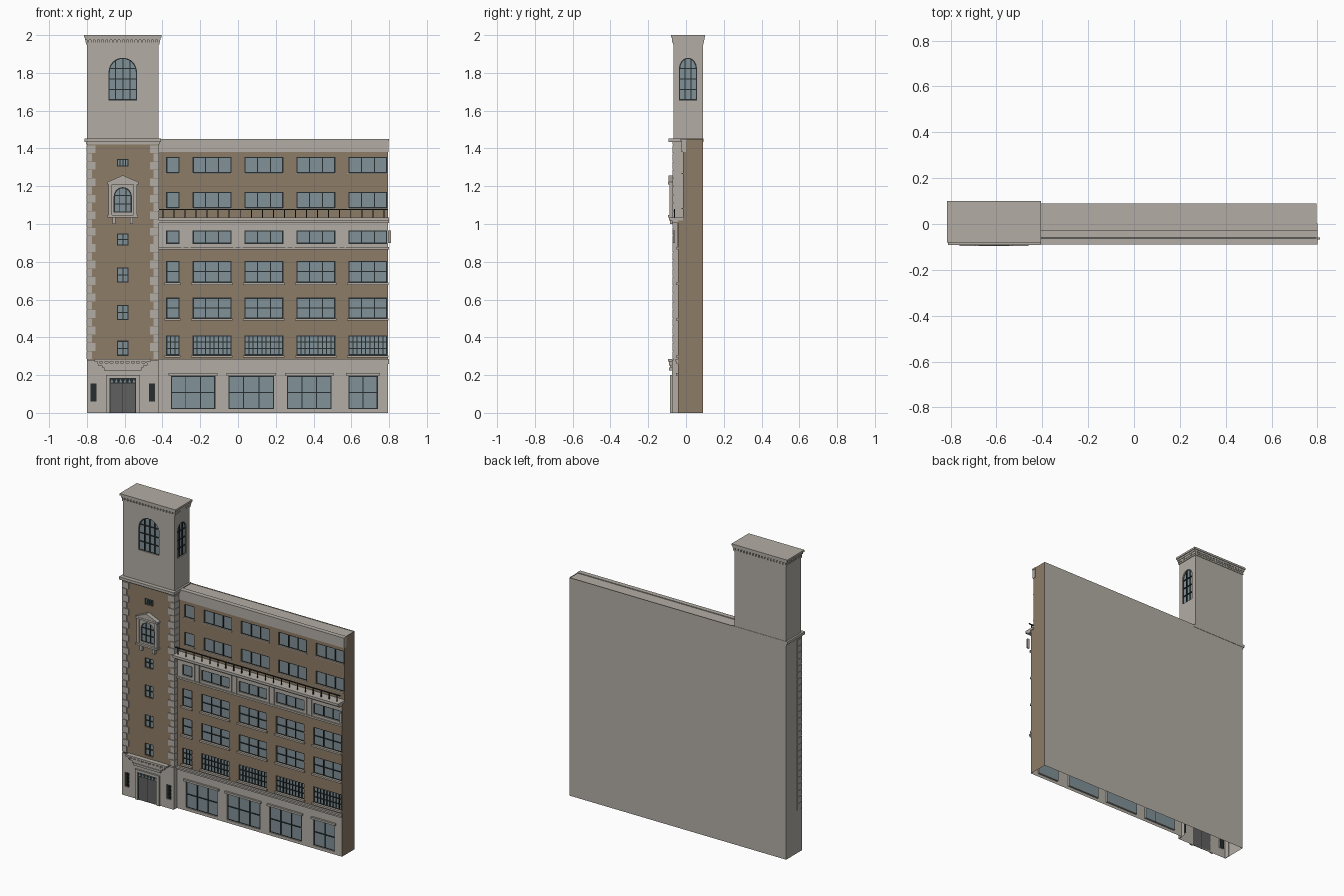
import bpy, bmesh, math

old = bpy.data.objects.get("Cube")
if old:
    bpy.data.objects.remove(old, do_unlink=True)


def material(name, r, g, b):
    m = bpy.data.materials.new(name)
    m.use_nodes = True
    m.diffuse_color = (r, g, b, 1)
    m.node_tree.nodes["Principled BSDF"].inputs["Base Color"].default_value = (r, g, b, 1)
    return m


STONE = material("pale stone", .45, .42, .375)
BRICK = material("brown brick", .27, .2, .135)
GLASS = material("blue grey glass", .22, .285, .31)
IRON = material("dark iron", .02, .028, .03)
DOOR = material("grey door", .115, .115, .115)


def finish(name, bm, mat, loc=(0, 0, 0), turn=0):
    me = bpy.data.meshes.new(name)
    bm.to_mesh(me)
    bm.free()
    me.materials.append(mat)
    ob = bpy.data.objects.new(name, me)
    ob.location = loc
    ob.rotation_euler.z = turn
    bpy.context.collection.objects.link(ob)
    return ob


def face(bm, pts):
    bm.faces.new([bm.verts.new(p) for p in pts])


def add_box(bm, x0, x1, y0, y1, z0, z1):
    v = bmesh.ops.create_cube(bm, size=1)["verts"]
    bmesh.ops.scale(bm, vec=(x1 - x0, y1 - y0, z1 - z0), verts=v)
    bmesh.ops.translate(bm, vec=((x0 + x1) / 2, (y0 + y1) / 2, (z0 + z1) / 2), verts=v)


def boxes(name, mat, items, **kw):
    bm = bmesh.new()
    for b in items:
        add_box(bm, *b)
    return finish(name, bm, mat, **kw)


def outline(u0, u1, z0, z1, arch):
    """Opening outline, anticlockwise; arch gives the rise of a curved head."""
    pts = [(u0, z0), (u1, z0)]
    if not arch:
        return pts + [(u1, z1), (u0, z1)]
    mid, half = (u0 + u1) / 2, (u1 - u0) / 2
    return pts + [(mid + half * math.cos(math.pi * i / 16),
                   z1 - arch + arch * math.sin(math.pi * i / 16)) for i in range(17)]


def facade(name, mat, u0, u1, z0, z1, wins, loc, turn=0, depth=.012, pane=GLASS):
    """Wall sheet with recessed windows (u0, u1, z0, z1, columns, rows, arch)."""
    wall, glass, bars = bmesh.new(), bmesh.new(), bmesh.new()
    us = sorted({u0, u1, *[w[0] for w in wins], *[w[1] for w in wins]})
    zs = sorted({z0, z1, *[w[2] for w in wins], *[w[3] for w in wins]})
    for a, b in zip(us, us[1:]):
        for c, d in zip(zs, zs[1:]):
            m, n = (a + b) / 2, (c + d) / 2
            if not any(w[0] < m < w[1] and w[2] < n < w[3] for w in wins):
                face(wall, [(a, 0, c), (b, 0, c), (b, 0, d), (a, 0, d)])
    for a, b, c, d, cols, rows, arch in wins:
        pts = outline(a, b, c, d, arch)
        mu, mz = (a + b) / 2, (c + d) / 2
        fu, fz = 1 - .012 / (b - a), 1 - .012 / (d - c)
        inner = [(mu + (u - mu) * fu, mz + (z - mz) * fz) for u, z in pts]
        face(glass, [(u, depth, z) for u, z in pts])
        for i, p in enumerate(pts):
            j = (i + 1) % len(pts)
            q = pts[j]
            face(wall, [(*p[:1], 0, p[1]), (p[0], depth, p[1]), (q[0], depth, q[1]), (q[0], 0, q[1])])
            face(bars, [(k[0], depth * .6, k[1]) for k in (p, q, inner[j], inner[i])])
            if arch and 2 <= i < len(pts) - 1:
                corner = (b if i < 10 else a, 0, d)
                face(wall, [corner, (q[0], 0, q[1]), (p[0], 0, p[1])])
        for i in range(1, cols):
            u = a + (b - a) * i / cols
            top = d
            if arch:
                top = d - arch + arch * math.sqrt(1 - ((u - mu) / (mu - a)) ** 2)
            add_box(bars, u - .0025, u + .0025, depth * .5, depth, c, top)
        for i in range(1, rows):
            z = c + (d - c) * i / rows
            cut = 0
            if arch and z > d - arch:
                cut = (mu - a) * (1 - math.sqrt(1 - ((z - d + arch) / arch) ** 2))
            add_box(bars, a + cut, b - cut, depth * .5, depth, z - .0025, z + .0025)
    finish(name + "_wall", wall, mat, loc, turn)
    if wins:
        finish(name + "_panes", glass, pane, loc, turn)
        finish(name + "_frames", bars, IRON, loc, turn)


def sheet(name, mat, *quads):
    bm = bmesh.new()
    for q in quads:
        face(bm, q)
    finish(name, bm, mat)


def side(x, y0, y1, z0, z1):
    return [(x, y0, z0), (x, y1, z0), (x, y1, z1), (x, y0, z1)]


# main dimensions
L, T, R, BACK = -.8, -.42, .795, .09
LOW, HIGH, TOWER, BASE = -.042, -.017, -.065, -.075
BAYS = [(-.38, -.31, 1)] + [(-.24 + .275 * i, -.035 + .275 * i, 3) for i in range(4)]


def row(z0, z1, rows, mult=1):
    return [(a, b, z0, z1, c * mult, rows, 0) for a, b, c in BAYS]


# wing front, floor by floor
shops = [(-.355, -.12, .02, .195, 3, 2, 0), (-.05, .19, .02, .195, 3, 2, 0),
         (.26, .495, .02, .195, 3, 2, 0), (.585, .74, .02, .195, 2, 2, 0)]
facade("wing_ground_floor", STONE, T, R, 0, .28, shops, (0, LOW, 0))
facade("wing_middle_floors", BRICK, T, R, .28, .87,
       row(.305, .41, 3, 3) + row(.5, .61, 2) + row(.69, .805, 2), (0, LOW, 0))
facade("wing_stone_floor", STONE, T, R, .87, 1.03, row(.895, .965, 1), (0, LOW, 0))
facade("wing_upper_floors", BRICK, T, R, 1.03, 1.45,
       row(1.085, 1.17, 1) + row(1.27, 1.355, 1), (0, HIGH, 0))

# wing end, roof and back
sheet("wing_end_wall", BRICK, side(R, LOW, HIGH, 0, 1.03), side(R, HIGH, BACK, 0, 1.45))
sheet("wing_roof", STONE, [(T, HIGH, 1.445), (R, HIGH, 1.445), (R, BACK, 1.445), (T, BACK, 1.445)])
sheet("back_wall", STONE, [(R, BACK, 0), (L, BACK, 0), (L, BACK, 1.45), (R, BACK, 1.45)])

# wing trim
boxes("wing_parapet", STONE, [(T, R + .002, HIGH - .006, 0, 1.38, 1.445),
                              (T, R + .004, HIGH - .012, .002, 1.44, 1.45)])
boxes("balcony", STONE, [(T, .8, -.09, HIGH, 1.018, 1.034), (T, .8, -.075, LOW, 1.006, 1.018)])
boxes("band_courses", STONE, [(T, .8, LOW - .008, LOW, .866, .878),
                              (T, .8, LOW - .014, LOW, .272, .284),
                              (T, .8, LOW - .007, LOW, .26, .272)])
boxes("window_sills", STONE, [(a - .008, b + .006, LOW - .01, LOW, z - .012, z)
                              for a, b, c in BAYS for z in (.305, .5, .69)])
boxes("upper_sills", STONE, [(a - .004, b + .004, HIGH - .006, HIGH, z - .006, z)
                             for a, b, c in BAYS for z in (1.085, 1.27)])
boxes("stone_floor_piers", STONE, [(b + e, b + e + .01, LOW - .006, LOW, .878, 1.006)
                                   for a, b, c in BAYS[:-1] for e in (.012, .048)])
boxes("shop_lintels", STONE, [(s[0] - .012, s[1] + .012, LOW - .012, LOW, .197, .21) for s in shops])
boxes("balcony_railing", IRON,
      [(T, R, -.064, -.058, 1.074, 1.08)] +
      [(T + .02 + .0585 * i, T + .025 + .0585 * i, -.064, -.059, 1.034, 1.076) for i in range(21)])
boxes("end_bracket", STONE, [(R, .81, -.068, -.058, .9, .965)])

# tower shaft
mid = -.61
facade("tower_shaft", BRICK, L, T, .28, 1.45,
       [(-.64, -.58, z, z + .08, 2, 2, 0) for z in (.302, .492, .69)] +
       [(-.64, -.58, .885, .95, 2, 2, 0), (-.64, -.58, 1.305, 1.345, 4, 1, 0)], (0, TOWER, 0))
sheet("tower_side_walls", STONE, side(L, TOWER, BACK, 0, 2), side(T, TOWER, HIGH, 0, 1.45))
quoins = []
for i in range(26):
    w = .045 if i % 2 else .028
    z = .285 + .0436 * i
    for x0, x1 in ((L - .003, L + w), (T - w, T + .003)):
        quoins.append((x0, x1, TOWER - .006, TOWER + .04, z, z + .041))
boxes("quoins", STONE, quoins)
boxes("shaft_cornice", STONE, [(L - .004, T + .004, -.072, BACK, 1.42, 1.434),
                               (L - .012, T + .012, -.092, BACK + .002, 1.434, 1.452)])

# tower base with doorway
facade("tower_base", STONE, L, T, 0, .28,
       [(-.78, -.748, .06, .155, 3, 4, 0), (-.472, -.44, .06, .155, 3, 4, 0)], (0, BASE, 0), pane=IRON)
boxes("base_returns", STONE, [(x, x + .004, BASE, LOW, 0, .28) for x in (L, T - .004)])
boxes("door_leaves", DOOR, [(-.68, -.54, BASE - .003, BASE, 0, .16)])
boxes("door_transom", IRON, [(-.68, -.54, BASE - .004, BASE, .155, .185),
                             (mid - .002, mid + .002, BASE - .004, BASE, 0, .155),
                             (-.68, -.674, BASE - .005, BASE, 0, .16),
                             (-.546, -.54, BASE - .005, BASE, 0, .16)])
bm = bmesh.new()
for i in range(6):
    u = -.675 + .0233 * i
    face(bm, [(u, BASE - .005, .16), (u + .015, BASE - .005, .16), (u + .0075, BASE - .005, .18)])
finish("transom_lattice", bm, GLASS)
boxes("door_surround", STONE, [(-.7, -.68, BASE - .01, BASE, 0, .19), (-.54, -.52, BASE - .01, BASE, 0, .19),
                               (-.7, -.52, BASE - .01, BASE, .185, .2), (-.71, -.51, BASE - .014, BASE, .225, .24)])
boxes("door_hood", STONE, [(mid - w, mid + w, BASE - d, TOWER, z, z + .012)
                           for w, d, z in ((.11, .01, .24), (.13, .014, .252), (.15, .02, .272))] +
      [(-.745 + .028 * i, -.733 + .028 * i, BASE - .016, TOWER, .258, .272) for i in range(10)])

# ornamental window with pediment
facade("ornamental_window", STONE, -.675, -.545, 1.045, 1.215,
       [(-.658, -.562, 1.06, 1.195, 3, 3, .05)], (0, -.08, 0), depth=.01)
boxes("ornamental_surround", STONE, [(-.685, -.668, -.088, TOWER, 1.045, 1.215),
                                     (-.552, -.535, -.088, TOWER, 1.045, 1.215),
                                     (-.69, -.53, -.095, TOWER, 1.035, 1.047),
                                     (-.692, -.528, -.095, TOWER, 1.21, 1.222),
                                     (-.665, -.648, -.085, TOWER, 1, 1.035),
                                     (-.572, -.555, -.085, TOWER, 1, 1.035)])
bm = bmesh.new()
face(bm, [(-.692, -.093, 1.222), (-.528, -.093, 1.222), (mid, -.093, 1.258)])
ext = bmesh.ops.extrude_face_region(bm, geom=bm.faces[:])
bmesh.ops.translate(bm, vec=(0, .028, 0), verts=[v for v in ext["geom"] if isinstance(v, bmesh.types.BMVert)])
bmesh.ops.recalc_face_normals(bm, faces=bm.faces)
finish("pediment", bm, STONE)

# belfry with arched windows on the front and the wing side
facade("belfry_front", STONE, L, T, 1.45, 2, [(-.685, -.535, 1.655, 1.88, 4, 4, .075)], (0, TOWER, 0))
facade("belfry_side", STONE, TOWER, BACK, 1.445, 2, [(-.037, .058, 1.655, 1.88, 3, 4, .06)],
       (T, 0, 0), turn=math.pi / 2)
sheet("belfry_back", STONE, [(T, BACK, 1.45), (L, BACK, 1.45), (L, BACK, 2), (T, BACK, 2)])
boxes("belfry_cornice", STONE, [(L - g, T + g, TOWER - g, BACK + g * .7, z, z + h)
                                for g, z, h in ((.004, 1.95, .01), (.01, 1.975, .012), (.015, 1.987, .013))])
boxes("belfry_dentils", STONE,
      [(L + .022 * i, L + .012 + .022 * i, TOWER - .008, BACK + .006, 1.96, 1.975) for i in range(18)] +
      [(L - .008, T + .008, TOWER + .022 * i, TOWER + .012 + .022 * i, 1.96, 1.975) for i in range(7)])
